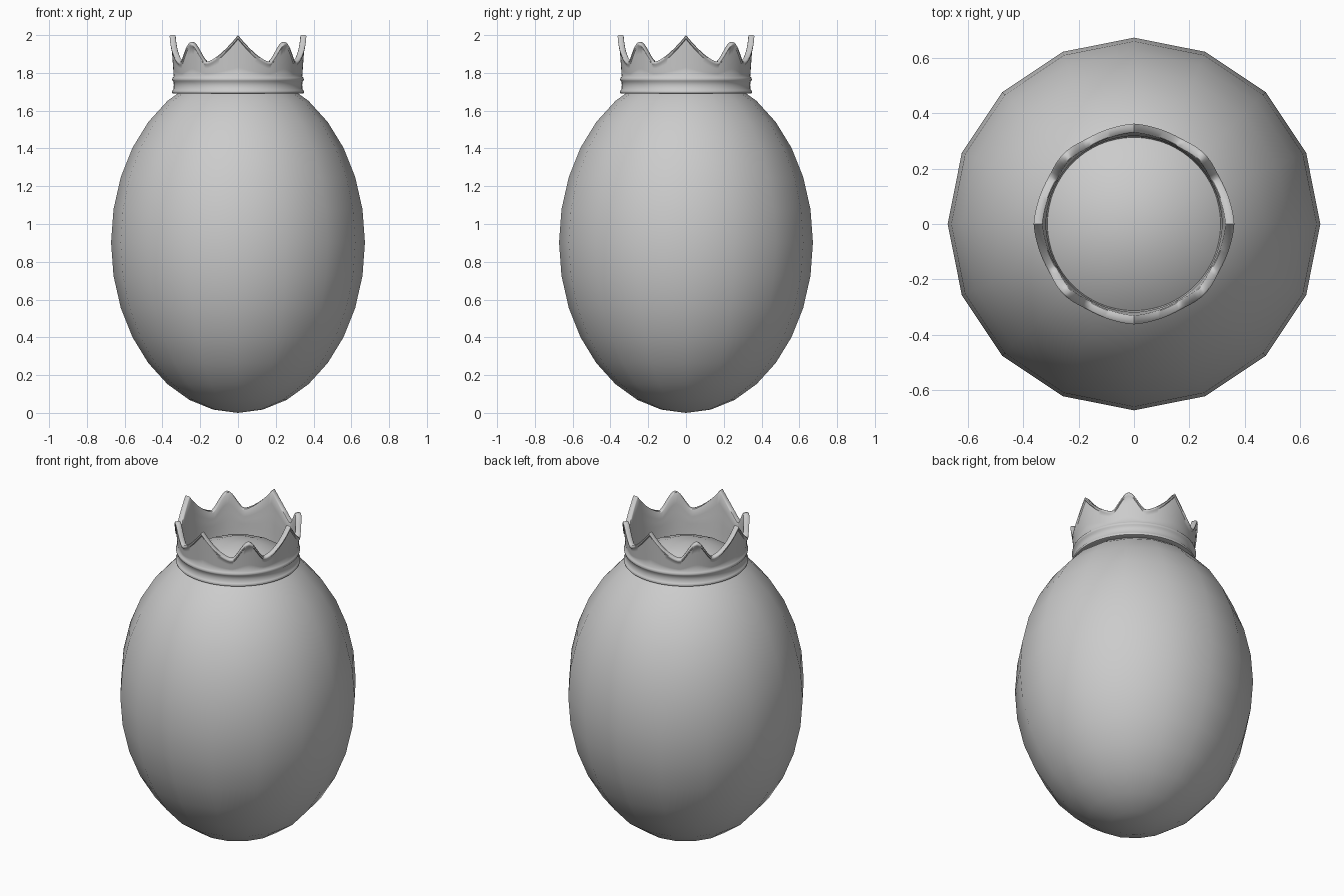
import bpy, bmesh, math

cube = bpy.data.objects.get("Cube")
if cube:
    bpy.data.objects.remove(cube)

grey = bpy.data.materials.new("plain grey")
grey.use_nodes = True
grey.diffuse_color = (0.6, 0.6, 0.6, 1)
grey.node_tree.nodes["Principled BSDF"].inputs["Base Color"].default_value = (0.6, 0.6, 0.6, 1)


def add_object(name, bm, angle):
    bmesh.ops.recalc_face_normals(bm, faces=bm.faces)
    mesh = bpy.data.meshes.new(name)
    bm.to_mesh(mesh)
    bm.free()
    mesh.materials.append(grey)
    ob = bpy.data.objects.new(name, mesh)
    bpy.context.collection.objects.link(ob)
    bpy.ops.object.select_all(action='DESELECT')
    ob.select_set(True)
    bpy.context.view_layer.objects.active = ob
    bpy.ops.object.shade_smooth_by_angle(angle=math.radians(angle))
    return ob


# Egg body: a stretched sphere with few sides
bm = bmesh.new()
bmesh.ops.create_uvsphere(bm, u_segments=16, v_segments=16, radius=1)
bmesh.ops.scale(bm, vec=(0.672, 0.672, 0.902), verts=bm.verts)
bmesh.ops.translate(bm, vec=(0, 0, 0.902), verts=bm.verts)
add_object("egg_body", bm, 60)


# Crown rim: tall broad points alternate with short narrow ones
VALLEY, TURN = 1.858, 29.5


def rim_height(deg):
    a = deg % 90
    a = min(a, 90 - a)
    if a < TURN:
        return VALLEY + (2 - VALLEY) * (1 - a / TURN) ** 1.6
    s = (45 - a) / (45 - TURN)
    rise = 0.4 * (1 - s ** 1.5) + 0.3 * (1 + math.cos(math.pi * s))
    return VALLEY + 0.105 * rise


def wall(z):
    return 0.34 + 0.016 * max(0, (z - 1.78) / 0.22)


# Radius and height of the rolled base and band
BAND = [(0.312, 1.692), (0.340, 1.690), (0.348, 1.693), (0.350, 1.701),
        (0.346, 1.709), (0.341, 1.714), (0.340, 1.735), (0.341, 1.752),
        (0.347, 1.758), (0.349, 1.766), (0.346, 1.775), (0.340, 1.781)]


def crown_section(deg):
    top = rim_height(deg)
    lip = top - 0.022
    pts = list(BAND)
    for f in (0.25, 0.5, 0.75, 1):
        z = 1.781 + (lip - 1.781) * f
        pts.append((wall(z), z))
    # Raised lip along the edge
    pts += [(wall(top) + 0.005, top - 0.016), (wall(top) + 0.006, top - 0.006),
            (wall(top) + 0.001, top), (wall(top) - 0.022, top),
            (wall(top) - 0.026, top - 0.006)]
    for f in (0.75, 0.5, 0.25, 0):
        z = 1.75 + (top - 0.02 - 1.75) * f
        pts.append((wall(z) - 0.024, z))
    return pts


bm = bmesh.new()
COLUMNS = 144
rings = []
for i in range(COLUMNS):
    deg = 360 * i / COLUMNS
    c, s = math.cos(math.radians(deg)), math.sin(math.radians(deg))
    rings.append([bm.verts.new((r * c, r * s, z)) for r, z in crown_section(deg)])
for i, ring in enumerate(rings):
    after = rings[(i + 1) % COLUMNS]
    for j in range(len(ring)):
        k = (j + 1) % len(ring)
        bm.faces.new((ring[j], after[j], after[k], ring[k]))
add_object("crown", bm, 50)
